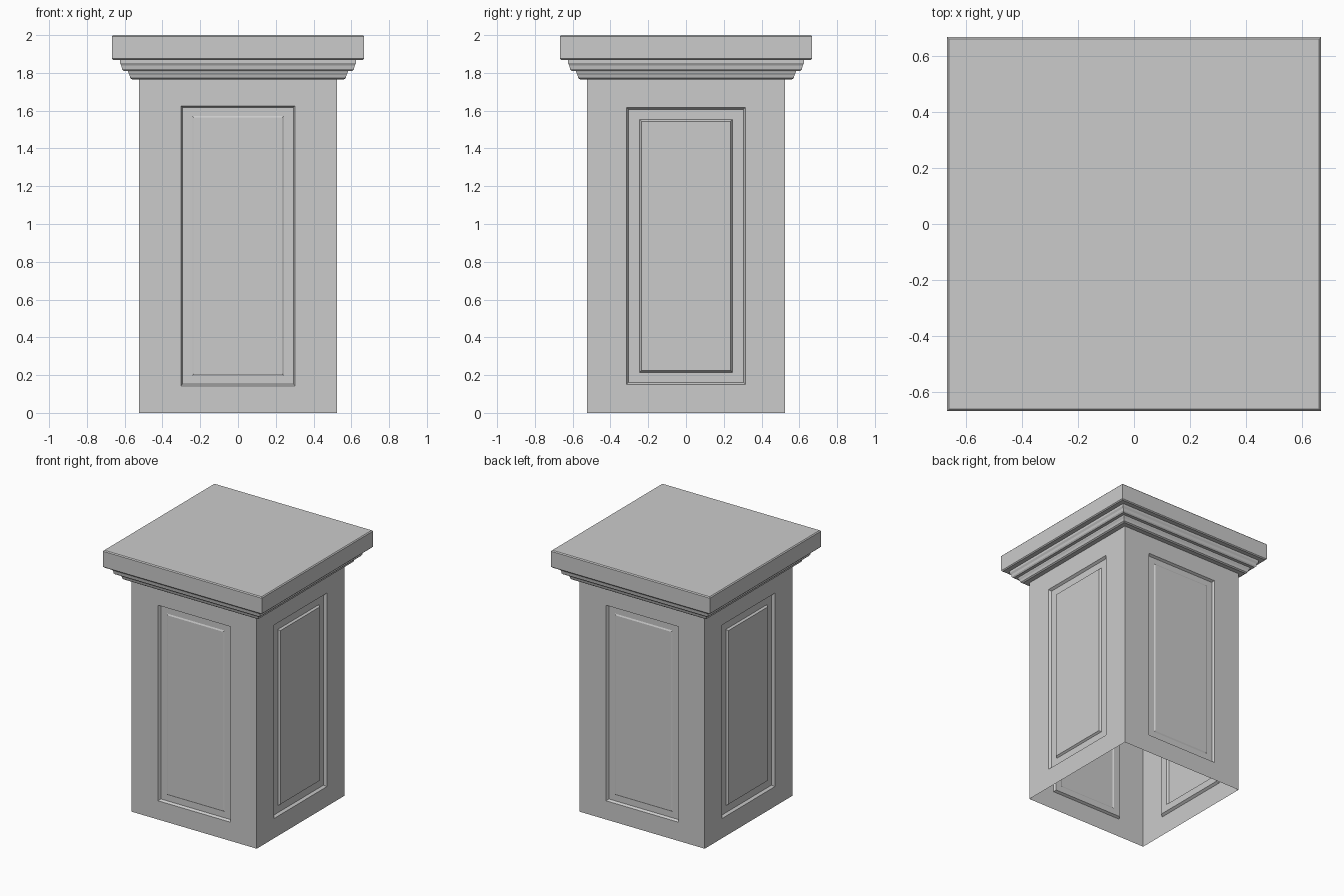
import bpy, bmesh
from mathutils import Matrix, Vector
from math import pi

if "Cube" in bpy.data.objects:
    bpy.data.objects.remove(bpy.data.objects["Cube"])

BODY, BODY_TOP = 0.525, 1.765


def finish(name, bm):
    bmesh.ops.remove_doubles(bm, verts=bm.verts, dist=0.0005)
    bmesh.ops.recalc_face_normals(bm, faces=bm.faces)
    me = bpy.data.meshes.new(name)
    bm.to_mesh(me)
    bm.free()
    ob = bpy.data.objects.new(name, me)
    bpy.context.collection.objects.link(ob)
    return ob


def bridge(bm, loops):
    for a, b in zip(loops, loops[1:]):
        for i in range(4):
            j = (i + 1) % 4
            bm.faces.new((a[i], a[j], b[j], b[i]))


def panel_wall(bm, turn, rects):
    # nested rectangles: half width, bottom, top, depth into the wall
    rot = Matrix.Rotation(turn * pi / 2, 3, 'Z')
    loops = []
    for w, z0, z1, d in [(BODY, 0, BODY_TOP, 0)] + rects:
        loops.append([bm.verts.new(rot @ Vector((x, -BODY + d, z)))
                      for x, z in ((-w, z0), (w, z0), (w, z1), (-w, z1))])
    bridge(bm, loops)
    bm.faces.new(loops[-1])


# Four panelled walls, open underneath; the side panels are more strongly raised
front_rects = [(0.303, 0.142, 1.626, 0), (0.293, 0.152, 1.616, 0.018),
               (0.243, 0.197, 1.573, 0.018), (0.233, 0.207, 1.563, 0.013)]
side_rects = [(0.316, 0.150, 1.618, 0), (0.304, 0.162, 1.606, 0.018),
              (0.245, 0.215, 1.553, 0.018), (0.235, 0.225, 1.543, 0.004)]
bm = bmesh.new()
for turn in range(4):
    panel_wall(bm, turn, side_rects if turn % 2 else front_rects)
finish("panelled_body", bm)

# Stepped moulding and cap slab: square section swept along a profile
profile = [(BODY, BODY_TOP), (0.560, 1.765), (0.570, 1.772), (0.575, 1.790),
           (0.582, 1.803), (0.582, 1.811), (0.606, 1.811), (0.614, 1.820),
           (0.617, 1.838), (0.625, 1.852), (0.625, 1.868),
           (0.660, 1.868), (0.667, 1.875), (0.667, 1.993), (0.660, 2.0)]
bm = bmesh.new()
loops = [[bm.verts.new((sx * h, sy * h, z))
          for sx, sy in ((-1, -1), (1, -1), (1, 1), (-1, 1))] for h, z in profile]
bridge(bm, loops)
bm.faces.new(loops[-1])
finish("cornice_cap", bm)
